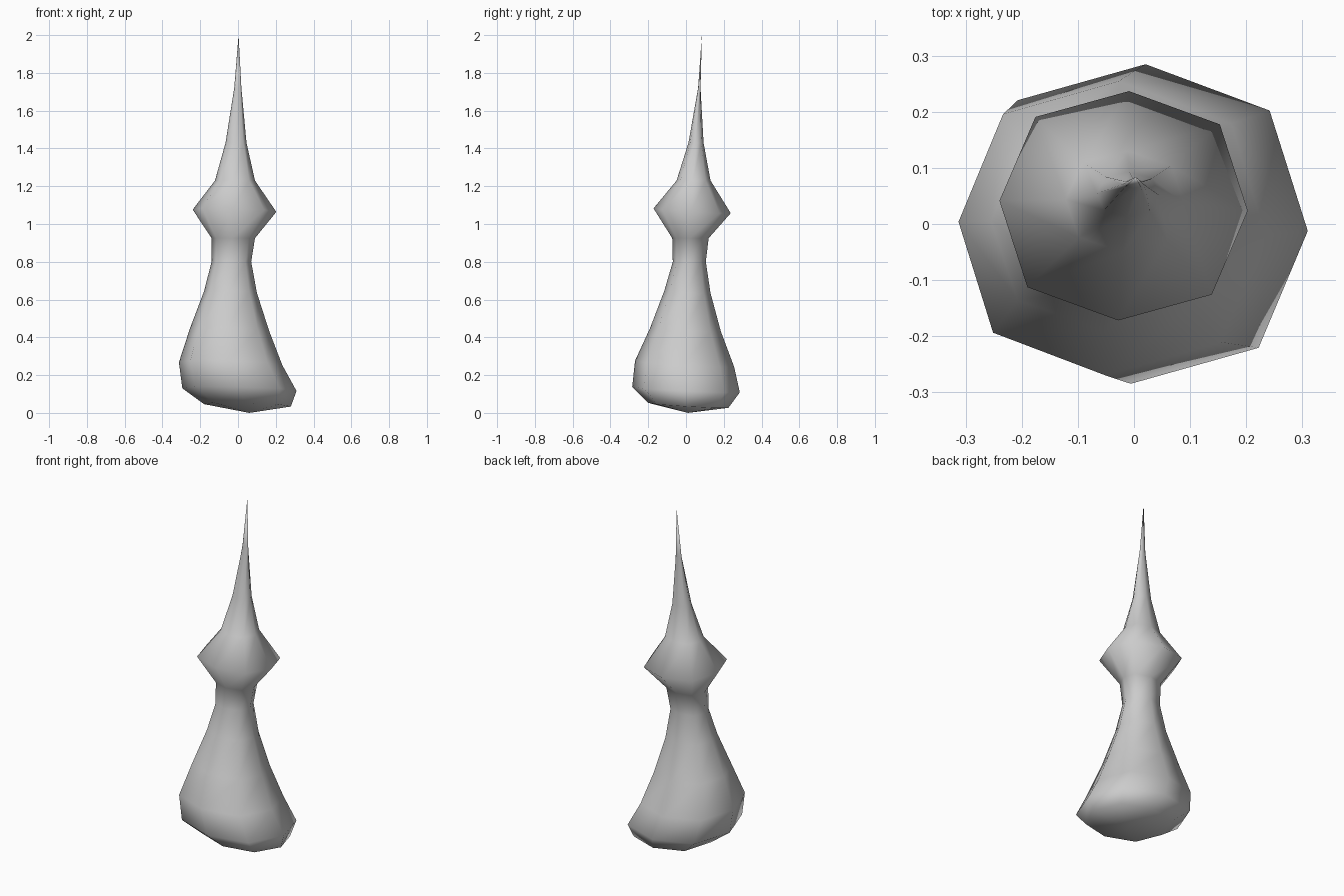
import bpy, bmesh, math

cube = bpy.data.objects.get("Cube")
if cube:
    bpy.data.objects.remove(cube)

SIDES = 8

# Rings as (z, left x, right x, front y, back y, tilt along x, tilt along y)
RINGS = [
    (0.04, -0.18, 0.28, -0.20, 0.225, -0.03, -0.06),
    (0.123, -0.295, 0.31, -0.285, 0.285, -0.025, -0.05),
    (0.26, -0.313, 0.235, -0.27, 0.255, -0.03, -0.06),
    (0.44, -0.255, 0.165, -0.19, 0.185, -0.03, -0.05),
    (0.64, -0.18, 0.10, -0.115, 0.13, -0.03, -0.05),
    (0.80, -0.14, 0.07, -0.07, 0.105, 0, 0),
    (0.925, -0.14, 0.09, -0.073, 0.12, 0, 0),
    (1.07, -0.24, 0.203, -0.172, 0.237, -0.03, -0.06),
    (1.23, -0.122, 0.09, -0.05, 0.13, 0, 0),
    (1.43, -0.066, 0.045, 0.013, 0.093, 0, 0),
    (1.72, -0.02, 0.018, 0.064, 0.077, 0, 0),
]


def add_ring(bm, z, x0, x1, y0, y1, tx, ty):
    """Slightly turned octagon with its diagonal corners pushed out."""
    cx, cy, rx, ry = (x0 + x1) / 2, (y0 + y1) / 2, (x1 - x0) / 2, (y1 - y0) / 2
    ring = []
    for i in range(SIDES):
        a = math.tau * i / SIDES - math.radians(2.5)
        k = 1.05 if i % 2 else 1
        dx, dy = k * rx * math.cos(a), k * ry * math.sin(a)
        ring.append(bm.verts.new((cx + dx, cy + dy, z + tx * dx + ty * dy)))
    return ring


# Body: loft the rings and close both ends to a point
bm = bmesh.new()
rings = [add_ring(bm, *r) for r in RINGS]
base = bm.verts.new((0.06, 0.01, 0))
tip = bm.verts.new((0.003, 0.084, 2))
for i in range(SIDES):
    j = (i + 1) % SIDES
    for low, high in zip(rings, rings[1:]):
        bm.faces.new((low[i], low[j], high[j], high[i]))
    bm.faces.new((base, rings[0][j], rings[0][i]))
    bm.faces.new((tip, rings[-1][i], rings[-1][j]))
for face in bm.faces:
    face.smooth = True
mesh = bpy.data.meshes.new("spired_body")
bm.to_mesh(mesh)
bm.free()
body = bpy.data.objects.new("spired_body", mesh)
bpy.context.collection.objects.link(body)

# Plain grey finish
grey = bpy.data.materials.new("plain_grey")
grey.use_nodes = True
color = (0.6, 0.6, 0.6, 1)
grey.diffuse_color = color
grey.node_tree.nodes["Principled BSDF"].inputs["Base Color"].default_value = color
mesh.materials.append(grey)
